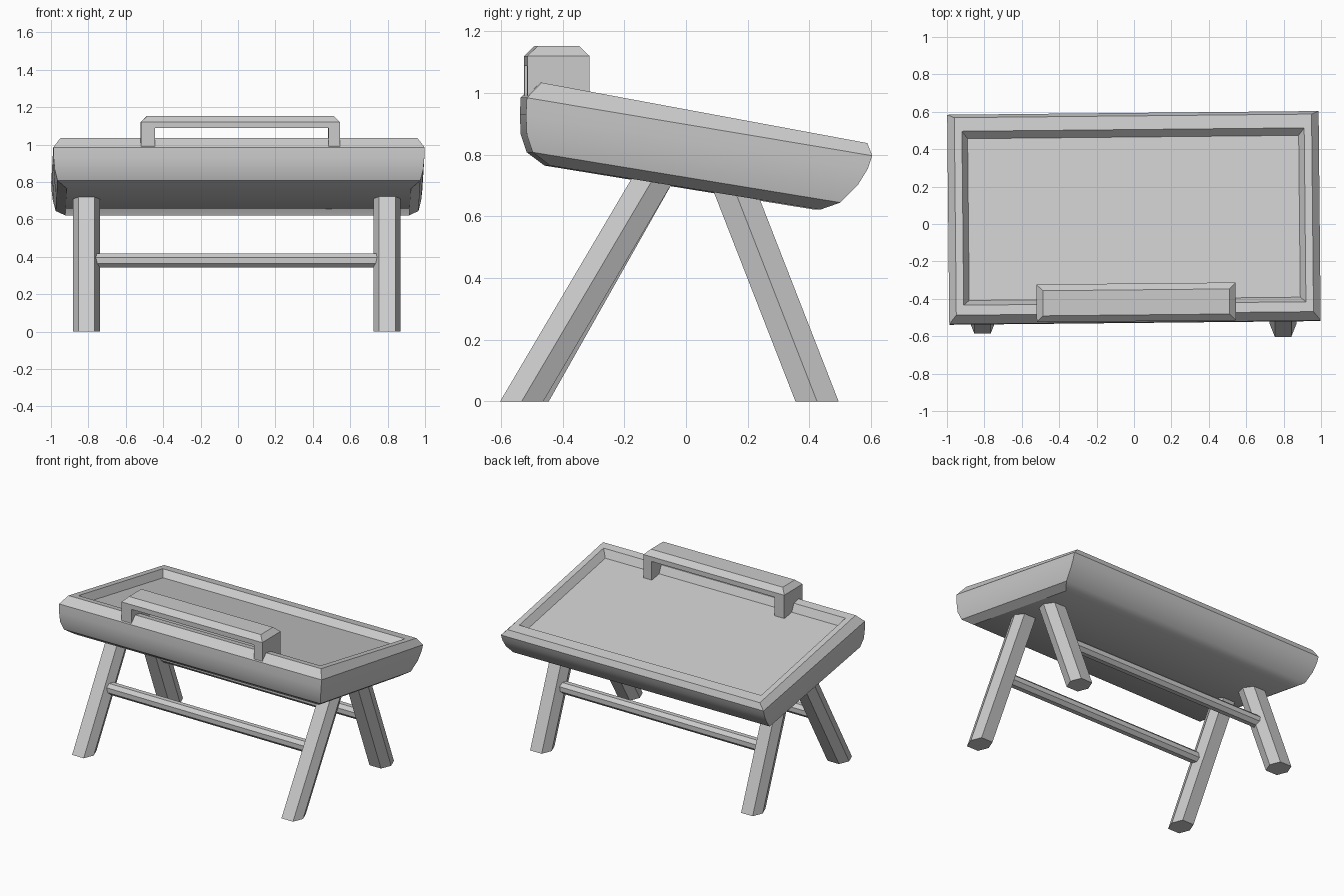
import bpy, bmesh, math
from mathutils import Vector

if "Cube" in bpy.data.objects:
    bpy.data.objects.remove(bpy.data.objects["Cube"])

YAW = 0.01  # tray and handle sit very slightly turned on the legs


def make_object(name, bm, yaw=0.0):
    bmesh.ops.recalc_face_normals(bm, faces=bm.faces)
    mesh = bpy.data.meshes.new(name)
    bm.to_mesh(mesh)
    bm.free()
    obj = bpy.data.objects.new(name, mesh)
    bpy.context.collection.objects.link(obj)
    obj.rotation_euler.z = yaw
    return obj


def loft(name, rings, yaw=0.0):
    """Skin a stack of equal-length rings and cap both ends."""
    bm = bmesh.new()
    loops = [[bm.verts.new(p) for p in ring] for ring in rings]
    n = len(loops[0])
    for a, b in zip(loops, loops[1:]):
        for i in range(n):
            j = (i + 1) % n
            bm.faces.new((a[i], a[j], b[j], b[i]))
    bm.faces.new(loops[0])
    bm.faces.new(loops[-1])
    return make_object(name, bm, yaw)


def rect(half_x, yf, zf, yb, zb):
    return [(-half_x, yf, zf), (half_x, yf, zf), (half_x, yb, zb), (-half_x, yb, zb)]


# Sloping tray: bottom, rounded sides, chamfered rim, recessed floor
tray = loft("tray", [
    rect(0.920, -0.450, 0.765, 0.426, 0.622),
    rect(0.970, -0.507, 0.808, 0.491, 0.645),
    rect(0.985, -0.526, 0.865, 0.548, 0.703),
    rect(0.991, -0.529, 0.930, 0.580, 0.755),
    rect(0.993, -0.526, 0.985, 0.594, 0.797),
    rect(0.955, -0.478, 1.034, 0.578, 0.838),
    rect(0.915, -0.425, 1.024, 0.505, 0.851),
    rect(0.885, -0.400, 0.972, 0.465, 0.812),
], YAW)
bpy.context.view_layer.objects.active = tray
tray.select_set(True)
bpy.ops.object.shade_smooth_by_angle(angle=math.radians(32))

# Handle: arch profile extruded front to back, chamfered along the top outline
X0, X1, G0, G1 = -0.525, 0.54, -0.45, 0.478
Y0, Y1, ZL, ZU, ZC, ZT = -0.52, -0.318, 0.96, 1.088, 1.12, 1.153
C = 0.034
bm = bmesh.new()
arch = [(X0, ZL), (G0, ZL), (G0, ZU), (G1, ZU), (G1, ZL), (X1, ZL), (X1, ZC), (X0, ZC)]
front = [bm.verts.new((x, Y0, z)) for x, z in arch]
back = [bm.verts.new((x, Y1, z)) for x, z in arch]
bm.faces.new(front)
bm.faces.new(back[::-1])
for i in range(8):
    j = (i + 1) % 8
    if i != 6:  # the top side carries the chamfered cap instead
        bm.faces.new((front[i], front[j], back[j], back[i]))
base = [front[7], front[6], back[6], back[7]]
top = [bm.verts.new((x, y, ZT)) for x, y in
       ((X0 + C, Y0 + C), (X1 - C, Y0 + C), (X1 - C, Y1 - C), (X0 + C, Y1 - C))]
for i in range(4):
    j = (i + 1) % 4
    bm.faces.new((base[i], base[j], top[j], top[i]))
bm.faces.new(top)
make_object("handle", bm, YAW)

# Splayed six-sided legs with level feet
HEX = [(-0.072, 0), (-0.044, -0.07), (0.044, -0.07), (0.072, 0), (0.044, 0.07), (-0.044, 0.07)]


def leg(name, x, foot_y, top_y, top_z):
    loft(name, [[(x + px, y + py, z) for px, py in HEX]
                for y, z in ((foot_y, 0.0), (top_y, top_z))])


for side, x, front_foot in (("left", -0.81, -0.515), ("right", 0.797, -0.533)):
    leg("front_leg_" + side, x, front_foot, -0.105, 0.725)
    leg("back_leg_" + side, x, 0.425, 0.152, 0.70)


# Eight-sided stretchers joining each pair of legs
def stretcher(name, y, z, r=0.041):
    angles = [math.radians(22.5 + 45 * i) for i in range(8)]
    loft(name, [[(x, y + r * math.cos(a), z + r * math.sin(a)) for a in angles]
                for x in (-0.80, 0.79)])


stretcher("front_stretcher", -0.307, 0.38)
stretcher("back_stretcher", 0.277, 0.38)
